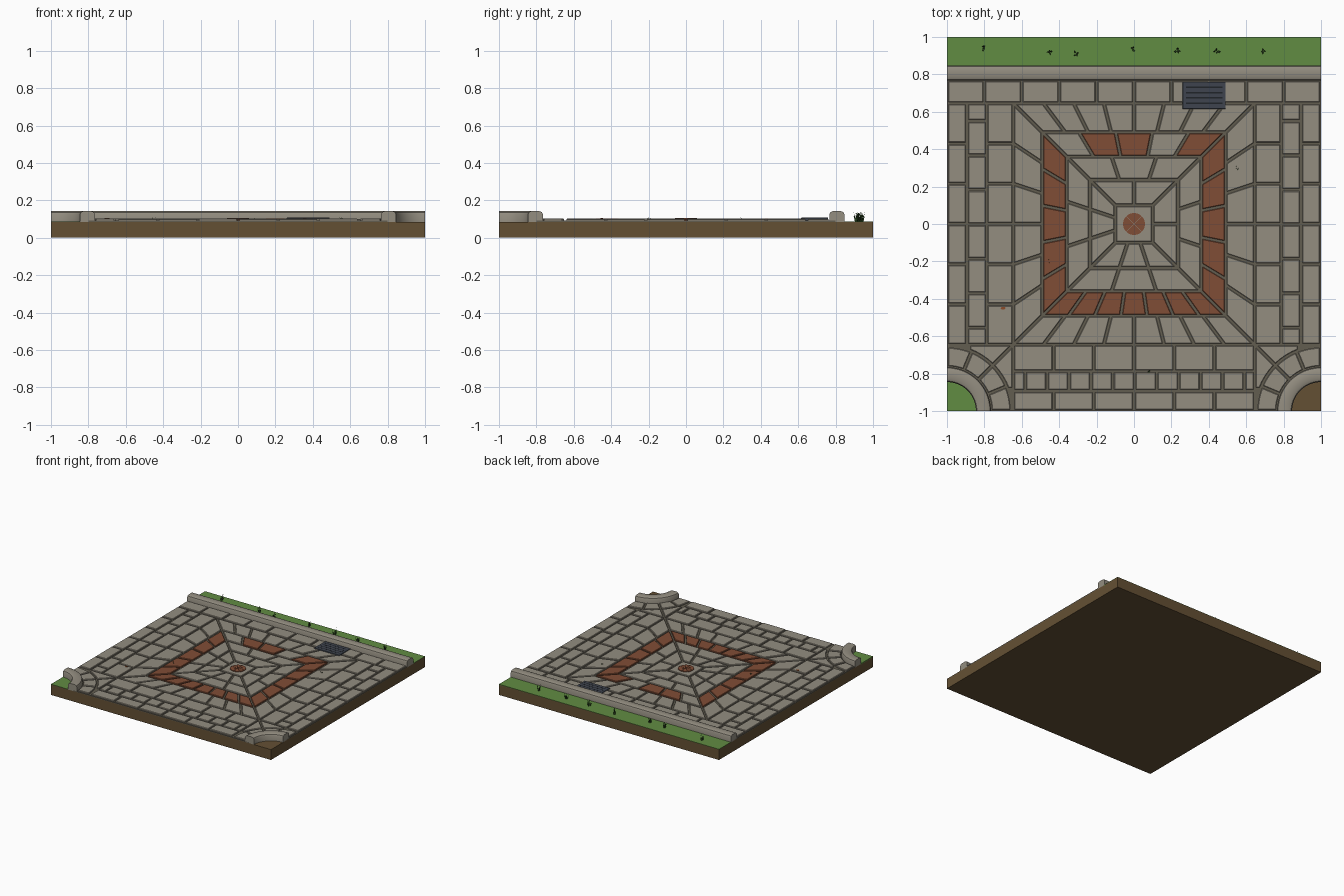
import bpy, bmesh, math, random
from mathutils import Vector

random.seed(4)
if "Cube" in bpy.data.objects:
    bpy.data.objects.remove(bpy.data.objects["Cube"])


def material(name, r, g, b):
    lin = [((c / 255 + 0.055) / 1.055) ** 2.4 for c in (r, g, b)] + [1]
    m = bpy.data.materials.new(name)
    m.use_nodes = True
    m.diffuse_color = lin
    bsdf = m.node_tree.nodes["Principled BSDF"]
    bsdf.inputs["Base Color"].default_value = lin
    bsdf.inputs["Roughness"].default_value = 0.9
    return m


SOIL = material("brown soil", 100, 80, 52)
STONE = material("grey stone", 147, 141, 128)
MORTAR = material("dark mortar", 98, 93, 80)
BRICK = material("red brick", 128, 77, 54)
GRASS = material("green grass", 97, 140, 66)
BLADE = material("dark green blades", 42, 72, 32)
IRON = material("blue grey iron", 62, 68, 78)
SLOT = material("dark slot", 32, 35, 40)
LEAF = material("dry leaf", 140, 75, 40)


def finish(bm, name, mat, smooth=False):
    bmesh.ops.recalc_face_normals(bm, faces=bm.faces)
    me = bpy.data.meshes.new(name)
    bm.to_mesh(me)
    bm.free()
    me.materials.append(mat)
    ob = bpy.data.objects.new(name, me)
    bpy.context.collection.objects.link(ob)
    if smooth:
        bpy.ops.object.select_all(action="DESELECT")
        ob.select_set(True)
        bpy.context.view_layer.objects.active = ob
        bpy.ops.object.shade_smooth_by_angle(angle=math.radians(35))
    return ob


def inset(pts, d):
    """Move every edge of a counter-clockwise outline inwards by d."""
    out = []
    for i, p in enumerate(pts):
        a = (p - pts[i - 1]).normalized()
        b = (pts[(i + 1) % len(pts)] - p).normalized()
        na, nb = Vector((-a.y, a.x)), Vector((-b.y, b.x))
        out.append(p + (na + nb) * d / max(1 + na.dot(nb), 0.3))
    return out


def loft(bm, rings):
    """Skin closed rings of 3D points and cap both ends."""
    vs = [[bm.verts.new(p) for p in r] for r in rings]
    n = len(rings[0])
    for lo, hi in zip(vs, vs[1:]):
        for i in range(n):
            bm.faces.new((lo[i], lo[(i + 1) % n], hi[(i + 1) % n], hi[i]))
    bm.faces.new(vs[0][::-1])
    bm.faces.new(vs[-1])


def prism(bm, pts, z0, z1, chamfer=0.0):
    levels = [(z0, 0), (z1, 0)]
    if chamfer:
        levels = [(z0, 0), (z1 - chamfer, 0), (z1, chamfer)]
    loft(bm, [[(p.x, p.y, z) for p in inset(pts, d)] for z, d in levels])


def paver(bm, pts):
    pts = [Vector(p) for p in pts]
    area = sum(a.cross(b) for a, b in zip(pts, pts[1:] + pts[:1]))
    if area < 0:
        pts.reverse()
    prism(bm, inset(pts, 0.007), 0.085, 0.1 + random.uniform(0, 0.003), 0.003)


def rect(x0, x1, y0, y1):
    return [Vector(p) for p in ((x0, y0), (x1, y0), (x1, y1), (x0, y1))]


def arc(r, a0, a1, n):
    return [Vector((r * math.cos(t), r * math.sin(t)))
            for t in (math.radians(a0 + (a1 - a0) * i / n) for i in range(n + 1))]


def at_corner(side, pts):
    """Place points measured from a front corner; side is -1 or 1."""
    return [Vector((side * (1 - p.x), p.y - 1)) for p in pts]


def even(n):
    return [-1 + 2 * i / n for i in range(n + 1)]


# Soil slab
bm = bmesh.new()
prism(bm, rect(-1, 1, -1, 1), 0, 0.085)
finish(bm, "soil_slab", SOIL)

# Mortar bed, with the two planting corners cut away
bm = bmesh.new()
outline = [Vector((-1, 0.8))] + at_corner(-1, arc(0.2, 90, 0, 12))
outline += at_corner(1, arc(0.2, 0, 90, 12)) + [Vector((1, 0.8))]
prism(bm, outline, 0.08, 0.092)
finish(bm, "mortar_bed", MORTAR)

# Concentric square rings: inner half-width, outer, pieces on back, left, front, right
stone, brick = bmesh.new(), bmesh.new()
RINGS = [(0.1, 0.235, (2, 3, 3, 2)), (0.235, 0.36, (3, 3, 3, 3)),
         (0.36, 0.49, (5, 5, 7, 5)), (0.49, 0.645, (8, 6, 8, 6))]
for k, (a, b, counts) in enumerate(RINGS):
    for s, n in enumerate(counts):
        ts = even(n)
        for i, (t, u) in enumerate(zip(ts, ts[1:])):
            pts = [(t * a, a), (u * a, a), (u * b, b), (t * b, b)]
            for _ in range(s):
                pts = [(-y, x) for x, y in pts]
            red = k == 2 and not (s == 0 and i in (0, 3))
            paver(brick if red else stone, pts)
paver(stone, rect(-0.1, 0.1, -0.1, 0.1))


# Straight courses along the sides, front and back
def course(n, half, lo, hi, upright, stagger=0.0):
    cuts = [half * t for t in even(n)]
    if stagger:
        cuts = [-half] + [c + stagger for c in cuts[:-1]] + [half]
    for a, b in zip(cuts, cuts[1:]):
        paver(stone, rect(lo, hi, a, b) if upright else rect(a, b, lo, hi))


for lo, hi, ns, nf, stagger in ((0.645, 0.787, 6, 6, 0),
                                (0.787, 0.893, 7, 11, 0.09),
                                (0.893, 1.0, 6, 6, 0)):
    course(ns, 0.645, lo, hi, True, stagger)
    course(ns, 0.645, -hi, -lo, True, stagger)
    course(nf, 0.645, -hi, -lo, False, stagger * 0.7)
course(10, 1.0, 0.645, 0.768, False)

# Curved courses around the planting corners
for side in (-1, 1):
    for i in range(4):
        a0, a1 = i * 22.5, i * 22.5 + 22.5
        paver(stone, at_corner(side, arc(0.235, a0, a1, 4) + arc(0.345, a1, a0, 4)))
    wedge = arc(0.345, 45, 20, 4) + [Vector((0.355, 0.12)), Vector((0.355, 0.355))]
    paver(stone, at_corner(side, wedge))
    paver(stone, at_corner(side, [p.yx for p in wedge]))
finish(stone, "stone_pavers", STONE)
finish(brick, "brick_pavers", BRICK)

# Round centre set of brick wedges
bm = bmesh.new()
for i in range(8):
    prism(bm, inset(arc(0.06, i * 45, i * 45 + 45, 3) + [Vector((0, 0))], 0.001),
          0.09, 0.106)
finish(bm, "centre_medallion", BRICK)

# Kerbs: one rounded section run straight and around corners
SECTION = [(0, 0.08), (0.08, 0.08), (0.08, 0.125), (0.075, 0.136),
           (0.062, 0.142), (0.018, 0.142), (0.005, 0.136), (0, 0.125)]
bm = bmesh.new()
loft(bm, [[(x, 0.847 - w, z) for w, z in SECTION] for x in (-1, 1)])
finish(bm, "back_kerb", STONE, True)
for side, label in ((-1, "right"), (1, "left")):
    bm = bmesh.new()
    rings = []
    for d in arc(1, 0, 90, 16):
        rings.append([(side * (1 - (0.155 + w) * d.x), (0.155 + w) * d.y - 1, z)
                      for w, z in SECTION])
    loft(bm, rings)
    finish(bm, label + "_corner_kerb", STONE, True)

# Grass strip and grassed corner
bm = bmesh.new()
prism(bm, rect(-1, 1, 0.84, 1), 0.08, 0.088)
prism(bm, at_corner(-1, arc(0.16, 90, 0, 12) + [Vector((0, 0))]), 0.08, 0.088)
finish(bm, "grass", GRASS)

# Drain grate with recessed-looking slots
bm = bmesh.new()
prism(bm, rect(0.26, 0.49, 0.615, 0.76), 0.09, 0.107, 0.002)
finish(bm, "drain_grate", IRON)
bm = bmesh.new()
for i in range(4):
    y = 0.645 + i * 0.029
    prism(bm, rect(0.277, 0.473, y - 0.004, y + 0.004), 0.1, 0.1075)
finish(bm, "drain_slots", SLOT)


# Grass tufts and small weeds in the joints
def tuft(bm, x, y, z, n, height, spread):
    for _ in range(n):
        a = random.uniform(0, math.tau)
        d = Vector((math.cos(a), math.sin(a), 0))
        side = Vector((-d.y, d.x, 0)) * 0.004
        root = Vector((x, y, z)) + d * random.uniform(0, spread * 0.5)
        tip = root + d * random.uniform(0.2, 1) * spread
        tip.z += height * random.uniform(0.6, 1)
        vs = [bm.verts.new(p) for p in (root - side, root + side, root + d * 0.003, tip)]
        for f in ((0, 1, 3), (1, 2, 3), (2, 0, 3), (0, 2, 1)):
            bm.faces.new([vs[i] for i in f])


bm = bmesh.new()
for x, y in ((-0.81, 0.94), (-0.45, 0.92), (-0.31, 0.91), (-0.01, 0.935),
             (0.23, 0.93), (0.44, 0.925), (0.69, 0.925)):
    tuft(bm, x, y, 0.086, 8, 0.056, 0.018)
for x, y in ((0.08, -0.79), (0.55, 0.3), (-0.45, -0.2)):
    tuft(bm, x, y, 0.092, 4, 0.02, 0.01)
finish(bm, "grass_tufts", BLADE)

# Dry leaf lying on the paving
bm = bmesh.new()
prism(bm, [Vector((-0.7 + p.x, -0.45 + p.y * 0.6)) for p in arc(0.014, 0, 300, 5)],
      0.102, 0.106)
finish(bm, "dry_leaf", LEAF)
